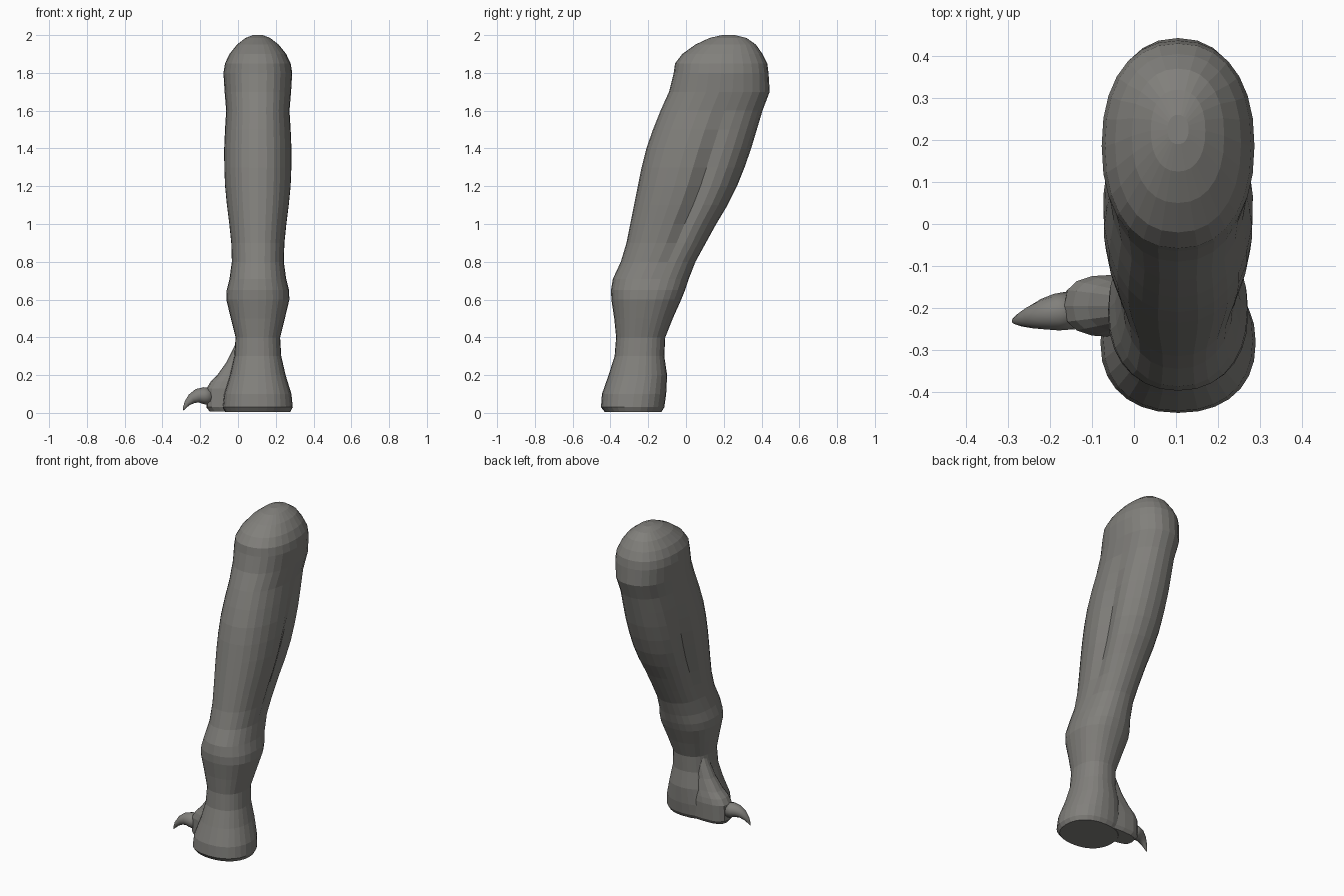
import bpy, bmesh, math
from mathutils import Vector

grey = bpy.data.materials.new("warm dark grey")
grey.diffuse_color = (0.22, 0.215, 0.20, 1)


def skin(name, rings, smooth=False):
    """Bridge equal-length rings of points into a closed tube."""
    bm = bmesh.new()
    loops = [[bm.verts.new(p) for p in ring] for ring in rings]
    n = len(loops[0])
    for a, b in zip(loops, loops[1:]):
        for i in range(n):
            j = (i + 1) % n
            bm.faces.new((a[i], a[j], b[j], b[i]))
    bm.faces.new(loops[0])
    bm.faces.new(loops[-1])
    bmesh.ops.recalc_face_normals(bm, faces=bm.faces)
    for f in bm.faces:
        f.smooth = smooth
    me = bpy.data.meshes.new(name)
    bm.to_mesh(me)
    bm.free()
    me.materials.append(grey)
    ob = bpy.data.objects.new(name, me)
    bpy.context.collection.objects.link(ob)
    return ob


def section(z, cx, hx, y0, y1, n, power, groove=0.0):
    """Superellipse outline; groove dents both sides just behind the middle."""
    ring = []
    for i in range(n):
        a = 2 * math.pi * i / n
        c, s = math.cos(a), math.sin(a)
        x = math.copysign(abs(c) ** (2 / power), c)
        y = math.copysign(abs(s) ** (2 / power), s)
        dent = groove * math.exp(-((s - 0.26) / 0.16) ** 2)
        ring.append((cx + x * (hx - dent), (y0 + y1) / 2 + y * (y1 - y0) / 2, z))
    return ring


# Leg: height, front y, back y, half width
LEG = [
    (0.005, -0.43, -0.13, 0.172), (0.03, -0.45, -0.115, 0.185),
    (0.10, -0.445, -0.105, 0.178), (0.20, -0.41, -0.10, 0.147),
    (0.30, -0.378, -0.115, 0.124), (0.40, -0.37, -0.11, 0.118),
    (0.50, -0.38, -0.07, 0.143), (0.60, -0.395, -0.025, 0.167),
    (0.65, -0.397, -0.005, 0.165), (0.71, -0.387, 0.015, 0.15),
    (0.80, -0.345, 0.05, 0.138), (0.90, -0.315, 0.105, 0.142),
    (1.00, -0.295, 0.16, 0.153), (1.10, -0.275, 0.22, 0.166),
    (1.20, -0.255, 0.27, 0.176), (1.30, -0.235, 0.31, 0.18),
    (1.40, -0.21, 0.345, 0.18), (1.50, -0.175, 0.375, 0.175),
    (1.60, -0.135, 0.405, 0.168), (1.70, -0.09, 0.443, 0.176),
    (1.80, -0.065, 0.437, 0.182), (1.85, -0.058, 0.43, 0.174),
    (1.90, -0.02, 0.405, 0.15), (1.95, 0.05, 0.37, 0.11),
    (1.985, 0.125, 0.32, 0.065), (2.0, 0.19, 0.26, 0.025),
]
rings = []
for z, y0, y1, hw in LEG:
    t = (z - 0.75) / 0.9
    g = 0.035 * math.sin(math.pi * t) if 0 < t < 1 else 0
    rings.append(section(z, 0.105, hw, y0, y1, 28, 2.25, g))
leg = skin("leg", rings)

# Side toe: height, left x, right x, half depth; fades up into the ankle
TOE = [
    (0.008, -0.15, 0.10, 0.06), (0.03, -0.168, 0.10, 0.072),
    (0.13, -0.166, 0.10, 0.075), (0.165, -0.145, 0.10, 0.07),
    (0.20, -0.11, 0.10, 0.062), (0.27, -0.06, 0.10, 0.05),
    (0.34, -0.025, 0.10, 0.042), (0.42, 0.01, 0.10, 0.03),
]
toe = skin("toe_helper", [
    section(z, (l + r) / 2, (r - l) / 2, -0.195 - h, -0.195 + h, 16, 2.8)
    for z, l, r, h in TOE])
toe.hide_render = True
toe.hide_viewport = True
union = leg.modifiers.new("toe", 'BOOLEAN')
union.operation = 'UNION'
union.solver = 'EXACT'
union.object = toe

# Claw: curved tapering tube
PATH = [(-0.145, -0.205, 0.085, 0.046), (-0.185, -0.21, 0.092, 0.044),
        (-0.215, -0.215, 0.090, 0.037), (-0.245, -0.222, 0.075, 0.027),
        (-0.27, -0.228, 0.05, 0.016), (-0.285, -0.231, 0.025, 0.007),
        (-0.29, -0.232, 0.013, 0.001)]
pts = [Vector(p[:3]) for p in PATH]
rings = []
for k, p in enumerate(pts):
    d = (pts[min(k + 1, len(pts) - 1)] - pts[max(k - 1, 0)]).normalized()
    u = d.cross(Vector((0, 1, 0))).normalized()
    v = d.cross(u)
    r = PATH[k][3]
    rings.append([p + r * (math.cos(a) * u + math.sin(a) * v)
                  for a in (2 * math.pi * i / 12 for i in range(12))])
skin("claw", rings, smooth=True)
